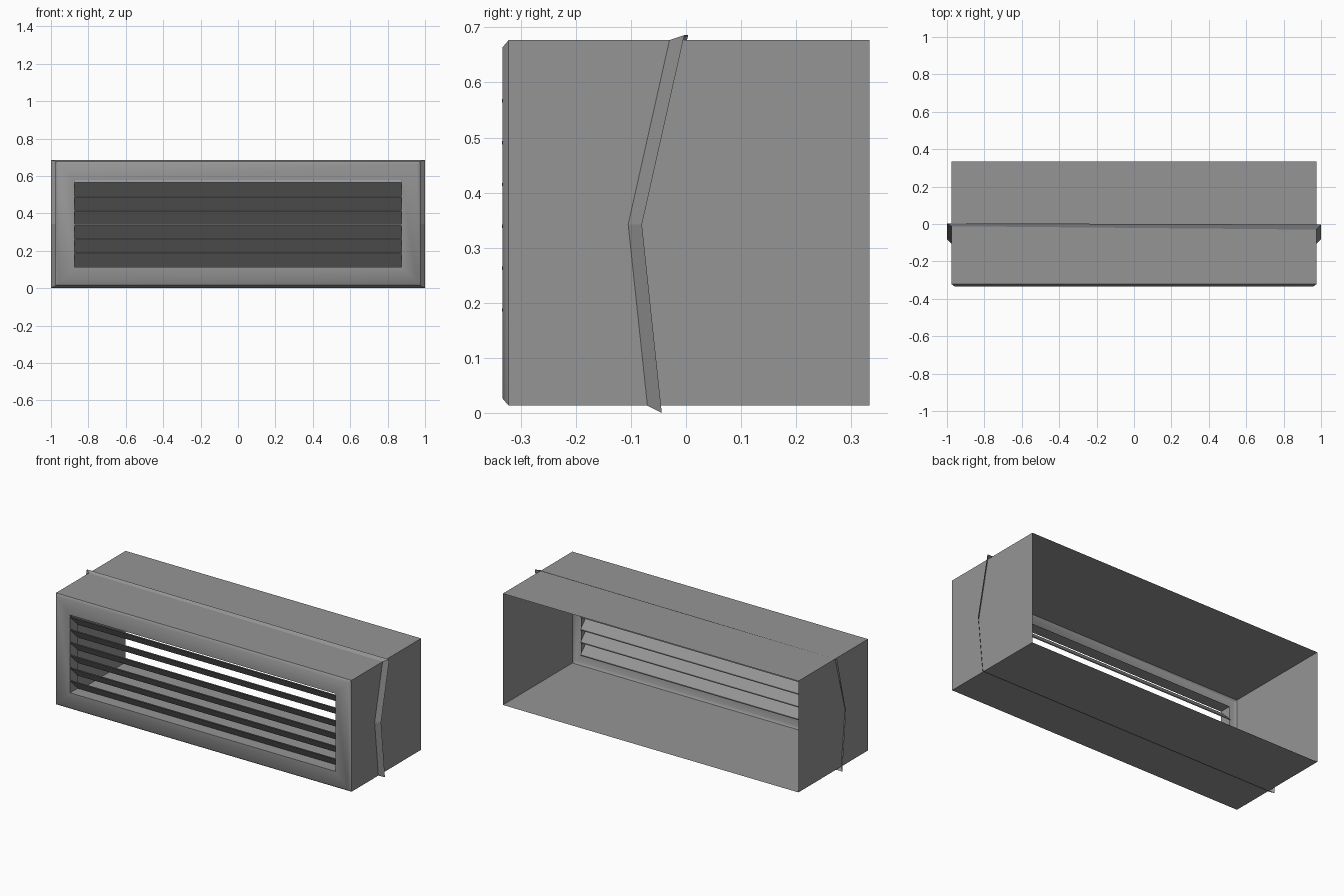
import bpy
import math

if "Cube" in bpy.data.objects:
    bpy.data.objects.remove(bpy.data.objects["Cube"])

grey = bpy.data.materials.new("mid grey")
grey.diffuse_color = (0.3, 0.3, 0.3, 1)
grey.use_nodes = True
grey.node_tree.nodes["Principled BSDF"].inputs["Base Color"].default_value = grey.diffuse_color


def make(name, verts, faces, smooth_angle=None):
    me = bpy.data.meshes.new(name)
    me.from_pydata(verts, [], faces)
    me.materials.append(grey)
    ob = bpy.data.objects.new(name, me)
    bpy.context.collection.objects.link(ob)
    if smooth_angle:
        bpy.ops.object.select_all(action='DESELECT')
        ob.select_set(True)
        bpy.context.view_layer.objects.active = ob
        bpy.ops.object.shade_smooth_by_angle(angle=math.radians(smooth_angle))
    return ob


def loft(rings):
    """Join successive closed rings of equal length with quads."""
    n = len(rings[0])
    verts = [p for r in rings for p in r]
    faces = [(k * n + i, k * n + (i + 1) % n, (k + 1) * n + (i + 1) % n, (k + 1) * n + i)
             for k in range(len(rings) - 1) for i in range(n)]
    return verts, faces


def rect(x, y, z0, z1):
    return [(-x, y, z0), (x, y, z0), (x, y, z1), (-x, y, z1)]


# Sleeve open at the back, chamfered front frame and opening reveal
make("vent_housing", *loft([
    rect(0.975, 0.333, 0.013, 0.677),
    rect(0.975, -0.322, 0.013, 0.677),
    rect(0.960, -0.333, 0.026, 0.664),
    rect(0.875, -0.333, 0.112, 0.575),
    rect(0.875, -0.262, 0.112, 0.575),
]), smooth_angle=45)

# Flared sealing lip, bent along the sides
inner = [(-0.975, -0.070, 0.013), (0.975, -0.070, 0.013), (0.975, -0.105, 0.342),
         (0.975, -0.030, 0.677), (-0.975, -0.012, 0.677), (-0.975, -0.105, 0.342)]
outer = [(-1, -0.044, 0), (1, -0.044, 0), (1, -0.080, 0.342),
         (1, -0.003, 0.686), (-1, 0.004, 0.686), (-1, -0.080, 0.342)]
make("sealing_lip", *loft([inner, outer]))

# Six slanted louvre blades, high at the front and low at the back
for i in range(6):
    z = 0.570 - i * 0.076
    profile = [(-0.334, z), (-0.334, z - 0.006), (-0.256, z - 0.082), (-0.256, z - 0.076)]
    verts, faces = loft([[(x, y, h) for y, h in profile] for x in (-0.875, 0.875)])
    make(f"louvre_blade_{i + 1}", verts, faces + [(3, 2, 1, 0), (4, 5, 6, 7)])
